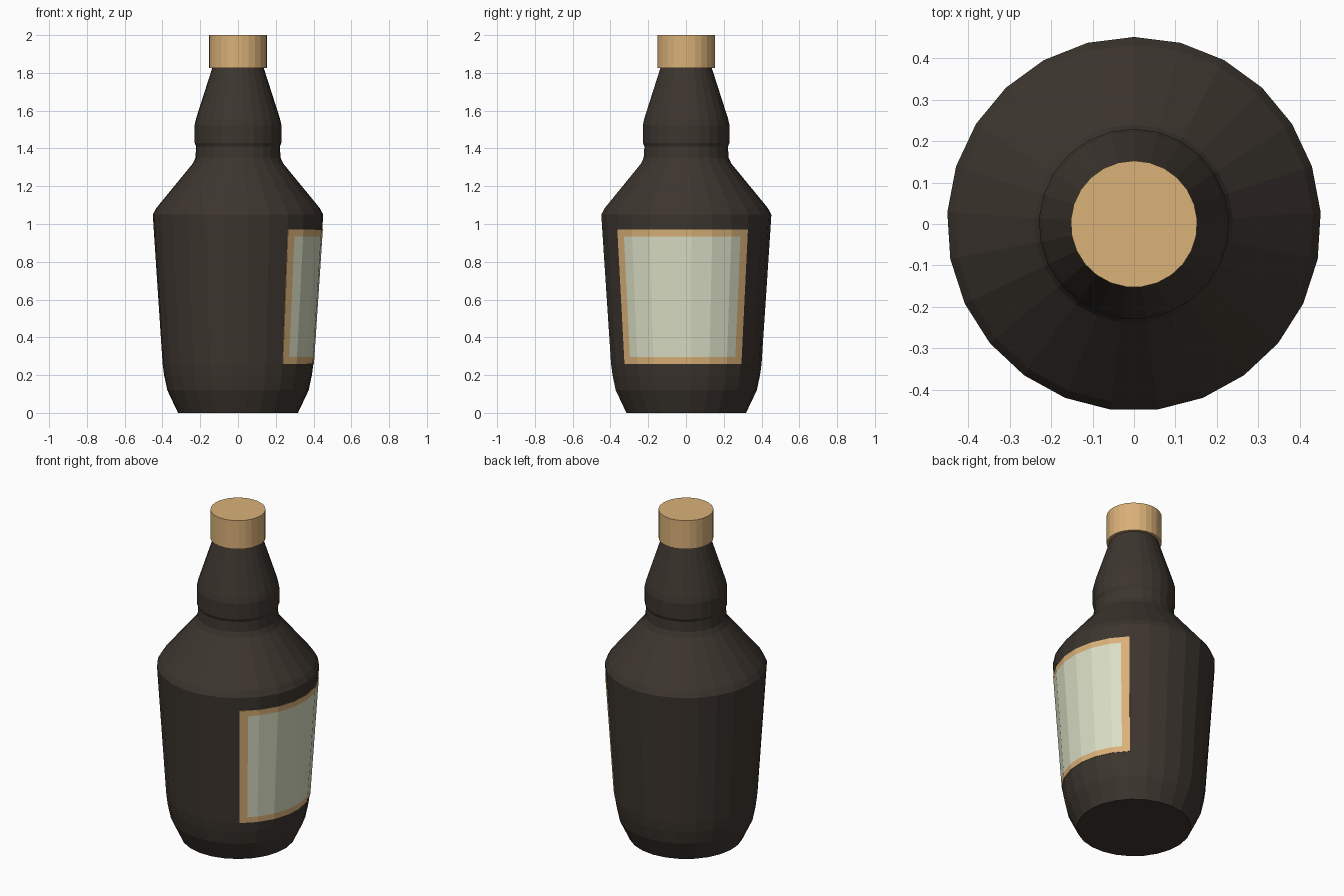
import bpy
import bmesh
from math import radians, sin, cos
from mathutils import Vector

if "Cube" in bpy.data.objects:
    bpy.data.objects.remove(bpy.data.objects["Cube"], do_unlink=True)

SIDES = 25


def material(name, color):
    m = bpy.data.materials.new(name)
    m.use_nodes = True
    m.diffuse_color = (*color, 1)
    bsdf = next(n for n in m.node_tree.nodes if n.type == "BSDF_PRINCIPLED")
    bsdf.inputs["Base Color"].default_value = (*color, 1)
    bsdf.inputs["Roughness"].default_value = 0.6
    return m


glass = material("dark brown glass", (0.046, 0.036, 0.028))
tan = material("tan cork", (0.70, 0.44, 0.19))
cream = material("pale label", (0.70, 0.73, 0.55))


def corner(k, r, z):
    # corner k of the many-sided ring, counted clockwise from the back
    a = radians(90 - 360 * k / SIDES)
    return Vector((r * cos(a), r * sin(a), z))


def on_ring(t, r, z):
    # point along the straight ring sides, t may fall between corners
    k = int(t)
    return corner(k, r, z).lerp(corner(k + 1, r, z), t - k)


def finish(name, bm, mats):
    bmesh.ops.recalc_face_normals(bm, faces=bm.faces)
    mesh = bpy.data.meshes.new(name)
    bm.to_mesh(mesh)
    bm.free()
    for m in mats:
        mesh.materials.append(m)
    ob = bpy.data.objects.new(name, mesh)
    bpy.context.collection.objects.link(ob)
    return ob


def lathe(name, profile, mat):
    bm = bmesh.new()
    rings = [[bm.verts.new(corner(k, r, z)) for k in range(SIDES)] for r, z in profile]
    for low, high in zip(rings, rings[1:]):
        for k in range(SIDES):
            n = (k + 1) % SIDES
            bm.faces.new((low[k], low[n], high[n], high[k]))
    bm.faces.new(rings[0])
    bm.faces.new(rings[-1])
    return finish(name, bm, [mat])


# Bottle: foot, tapering body, shoulder, collar and neck
lathe("bottle", [
    (0.318, 0), (0.375, 0.12), (0.392, 0.2), (0.400, 0.26), (0.447, 0.97),
    (0.452, 1.05), (0.433, 1.085), (0.24, 1.32), (0.226, 1.35), (0.222, 1.41),
    (0.230, 1.43), (0.230, 1.525), (0.222, 1.56), (0.132, 1.84),
], glass)

# Cork stopper
lathe("cork", [(0.153, 1.825), (0.153, 2.0)], tan)

# Label wrapped over seven sides, with a tan border
cols = [3, 3.44, *range(4, 10), 9.56, 10]
rows = [(0.400, 0.26), (0.4023, 0.295), (0.4447, 0.935), (0.447, 0.97)]
bm = bmesh.new()
grid = [[bm.verts.new(on_ring(t, r, z)) for t in cols] for r, z in rows]
for j in range(len(rows) - 1):
    for i in range(len(cols) - 1):
        f = bm.faces.new((grid[j][i], grid[j][i + 1], grid[j + 1][i + 1], grid[j + 1][i]))
        f.material_index = 1 if j == 1 and 0 < i < len(cols) - 2 else 0
label = finish("label", bm, [tan, cream])
plate = label.modifiers.new("thickness", "SOLIDIFY")
plate.thickness = 0.006
plate.offset = 0
